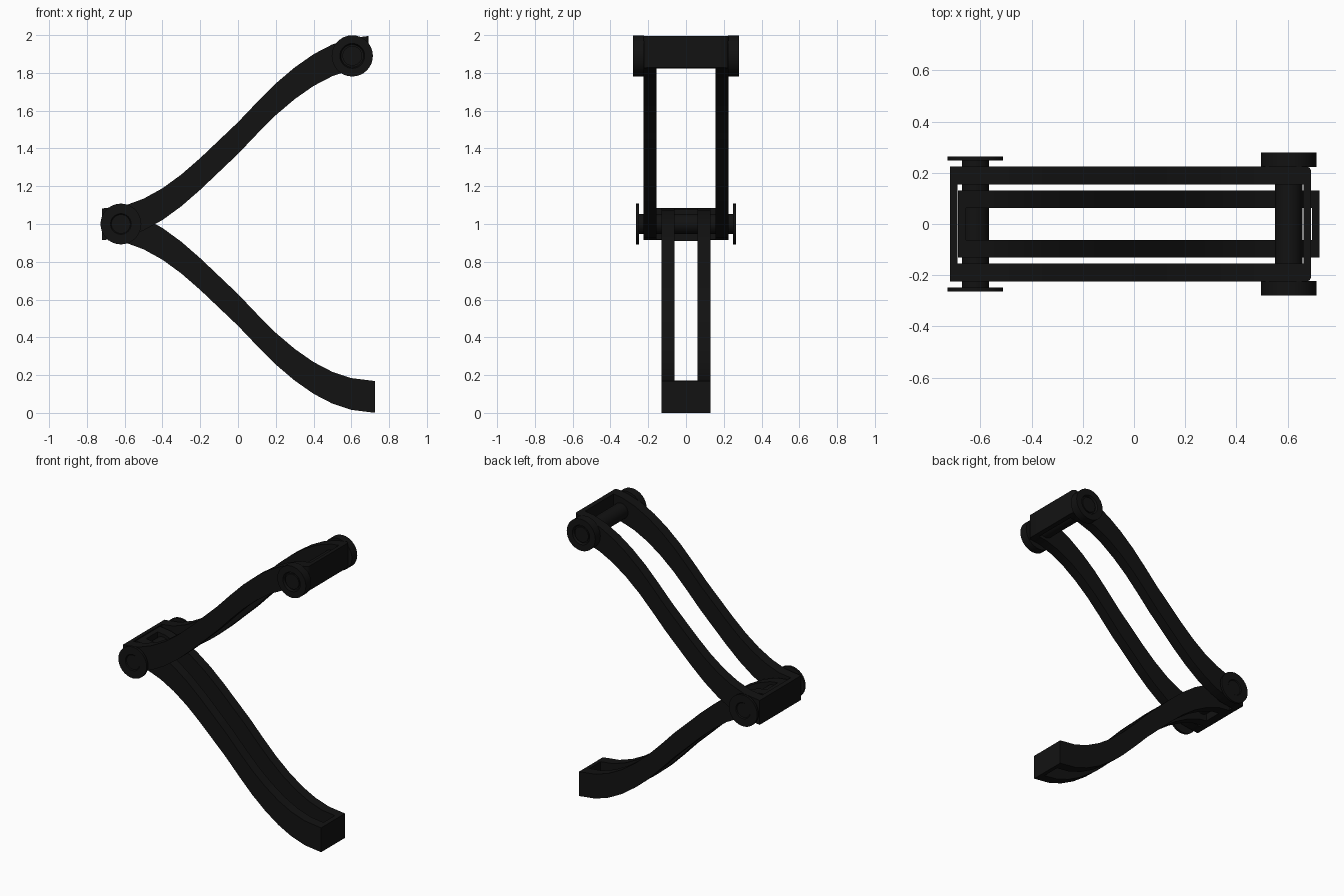
import bpy, bmesh, math

if "Cube" in bpy.data.objects:
    bpy.data.objects.remove(bpy.data.objects["Cube"])

black = bpy.data.materials.new("black_rubber")
black.diffuse_color = (0.006, 0.006, 0.006, 1)
black.use_nodes = True
black.node_tree.nodes["Principled BSDF"].inputs["Base Color"].default_value = black.diffuse_color

# S-shaped centre line of the upper arm (x, z); the lower arm mirrors it
CURVE = [(-0.72, 0.998), (-0.6, 1.013), (-0.5, 1.05), (-0.4, 1.105), (-0.3, 1.178),
         (-0.2, 1.265), (-0.1, 1.36), (0.0, 1.455), (0.1, 1.56), (0.2, 1.66),
         (0.3, 1.745), (0.4, 1.815), (0.5, 1.867), (0.6, 1.9), (0.73, 1.916)]
HALF = 0.084


def centre_z(x):
    for (xa, za), (xb, zb) in zip(CURVE, CURVE[1:]):
        if x <= xb:
            return za + (zb - za) * (x - xa) / (xb - xa)
    return CURVE[-1][1]


def finish(name, bm):
    bmesh.ops.recalc_face_normals(bm, faces=bm.faces[:])
    mesh = bpy.data.meshes.new(name)
    bm.to_mesh(mesh)
    bm.free()
    mesh.materials.append(black)
    ob = bpy.data.objects.new(name, mesh)
    bpy.context.collection.objects.link(ob)
    bpy.ops.object.select_all(action='DESELECT')
    bpy.context.view_layer.objects.active = ob
    ob.select_set(True)
    bpy.ops.object.shade_smooth_by_angle(angle=math.radians(30))
    return ob


def arm(name, x0, x1, inner, outer, flip, plate=0.03, corner=0.0):
    """Closed loop of two curved rails joined by a thin plate at each end."""
    xs = [x0, x0 + plate]
    xs += [x for x, _ in CURVE if x0 + plate + 0.02 < x < x1 - plate - 0.02]
    xs += [x1 - plate, x1]
    ys = [-outer, -inner, inner, outer]
    nx = len(xs) - 1
    bm = bmesh.new()
    grid = {}

    def vert(i, j, k):
        if (i, j, k) not in grid:
            z = centre_z(xs[i])
            z = 2 - z if flip else z
            grid[i, j, k] = bm.verts.new((xs[i], ys[j], z + (HALF if k else -HALF)))
        return grid[i, j, k]

    def solid(i, j):
        return 0 <= i < nx and 0 <= j < 3 and (j != 1 or i in (0, nx - 1))

    for i in range(nx):
        for j in range(3):
            if not solid(i, j):
                continue
            ring = [(i, j), (i + 1, j), (i + 1, j + 1), (i, j + 1)]
            for k in (0, 1):
                bm.faces.new([vert(a, b, k) for a, b in ring])
            for n, (di, dj) in enumerate([(0, -1), (1, 0), (0, 1), (-1, 0)]):
                if not solid(i + di, j + dj):
                    a, b = ring[n], ring[(n + 1) % 4]
                    bm.faces.new([vert(*a, 0), vert(*b, 0), vert(*b, 1), vert(*a, 1)])
    if corner:
        edges = [bm.edges.get((vert(nx, j, 0), vert(nx, j, 1))) for j in (0, 3)]
        bmesh.ops.bevel(bm, geom=edges, offset=corner, segments=4, profile=0.5,
                        affect='EDGES')
    return finish(name, bm)


def lathe(name, profile, x, z, sides=32):
    """Turn (radius, y) points round a y-parallel axis."""
    bm = bmesh.new()
    rings = []
    for r, y in profile:
        rings.append([bm.verts.new((x + r * math.cos(2 * math.pi * s / sides), y,
                                    z + r * math.sin(2 * math.pi * s / sides)))
                      for s in range(sides)])
    for a, b in zip(rings, rings[1:]):
        for s in range(sides):
            t = (s + 1) % sides
            bm.faces.new((a[s], a[t], b[t], b[s]))
    bm.faces.new(rings[0])
    bm.faces.new(rings[-1])
    return finish(name, bm)


# Curved loop arms
arm("lower_arm", -0.687, 0.725, 0.062, 0.13, True)
arm("upper_arm", -0.72, 0.692, 0.155, 0.225, False, corner=0.02)

# Elbow and top axles
ELBOW, TOP = (-0.62, 1.0), (0.605, 1.89)
lathe("elbow_axle", [(0.053, -0.252), (0.053, 0.252)], *ELBOW)
lathe("top_axle", [(0.054, -0.226), (0.054, 0.226)], *TOP)

# Thin elbow discs and thick recessed top hubs, one on each side
for side, s in (("front", -1), ("back", 1)):
    lathe(side + "_elbow_disc",
          [(0.108, s * 0.248), (0.108, s * 0.264), (0.055, s * 0.264),
           (0.05, s * 0.258)], *ELBOW)
    lathe(side + "_top_hub",
          [(0.109, s * 0.222), (0.109, s * 0.28), (0.066, s * 0.28),
           (0.06, s * 0.265), (0.052, s * 0.265), (0.052, s * 0.274)], *TOP)
